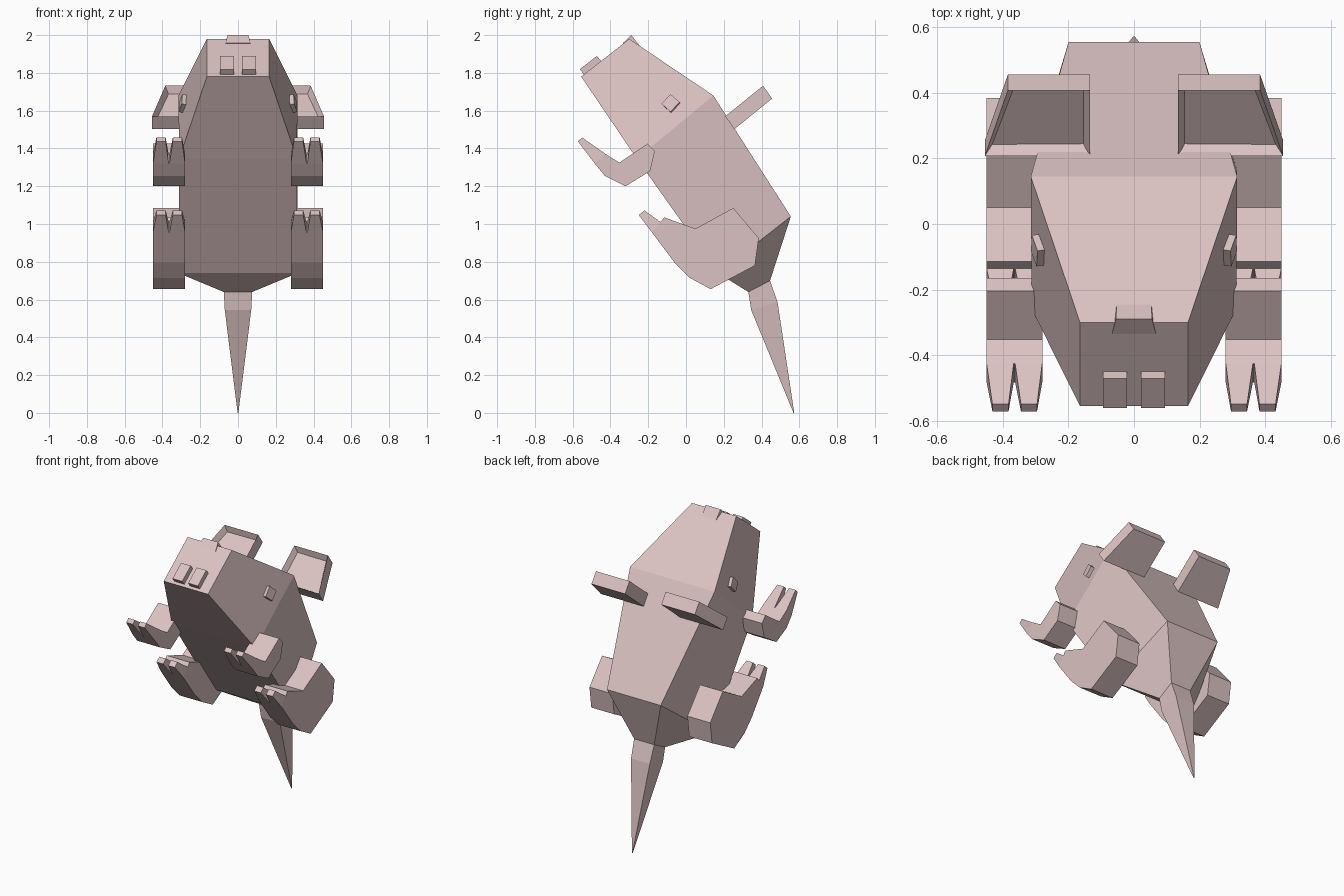
import bpy
import bmesh
from mathutils import Vector, Matrix

cube = bpy.data.objects.get("Cube")
if cube:
    bpy.data.objects.remove(cube, do_unlink=True)

skin = bpy.data.materials.new("pale pink skin")
skin.use_nodes = True
skin.diffuse_color = (0.71, 0.54, 0.54, 1)
skin.node_tree.nodes["Principled BSDF"].inputs["Base Color"].default_value = skin.diffuse_color


def finish(name, bm, mirror=False):
    """Turn a bmesh into a flat shaded object, optionally mirrored across x."""
    bmesh.ops.recalc_face_normals(bm, faces=bm.faces)
    mesh = bpy.data.meshes.new(name)
    bm.to_mesh(mesh)
    bm.free()
    mesh.materials.append(skin)
    obj = bpy.data.objects.new(name, mesh)
    bpy.context.collection.objects.link(obj)
    if mirror:
        obj.modifiers.new("Mirror", 'MIRROR')
    return obj


def loft(bm, rings):
    """Skin equal rings of points and cap both ends."""
    rows = [[bm.verts.new(p) for p in ring] for ring in rings]
    n = len(rows[0])
    for a, b in zip(rows, rows[1:]):
        for i in range(n):
            j = (i + 1) % n
            bm.faces.new((a[i], a[j], b[j], b[i]))
    return bm.faces.new(rows[0]), bm.faces.new(rows[-1])


def section(top_w, top, bottom_w, bottom):
    """Four-sided ring from half widths and (y, z) of its upper and lower edge."""
    return [(-top_w, *top), (top_w, *top), (bottom_w, *bottom), (-bottom_w, *bottom)]


def slab(x0, x1, profile):
    """Side profile at two x positions."""
    return [[(x, y, z) for y, z in profile] for x in (x0, x1)]


def box(bm, centre, axes, size):
    """Box aligned to three axes."""
    m = Matrix([a * s for a, s in zip(axes, size)]).transposed().to_4x4()
    bmesh.ops.create_cube(bm, size=1, matrix=Matrix.Translation(centre) @ m)


# Body and tail share the narrow rump ring
rump = section(0.075, (0.445, 0.70), 0.075, (0.33, 0.64))
bm = bmesh.new()
loft(bm, [
    section(0.165, (-0.30, 1.98), 0.165, (-0.555, 1.78)),
    section(0.315, (0.145, 1.68), 0.312, (-0.26, 1.345)),
    section(0.20, (0.555, 1.04), 0.315, (0.17, 0.74)),
    rump])
finish("body", bm)

bm = bmesh.new()
loft(bm, [rump,
          section(0.07, (0.485, 0.585), 0.07, (0.345, 0.545)),
          section(0.002, (0.573, 0), 0.002, (0.569, 0))])
finish("tail", bm)

# Small horn on the brow
bm = bmesh.new()
loft(bm, [[(-0.067, -0.335, 1.957), (-0.055, -0.29, 2.0), (-0.053, -0.245, 1.945)],
          [(0.067, -0.335, 1.957), (0.055, -0.29, 2.0), (0.053, -0.245, 1.945)]])
finish("brow_horn", bm)

# Nostrils on the snout face
along = Vector((0, 0.255, 0.20)).normalized()
side = Vector((1, 0, 0))
out = side.cross(along)
bm = bmesh.new()
box(bm, Vector((0.058, -0.503, 1.837)), (side, along, out), (0.072, 0.115, 0.045))
finish("nostrils", bm, True)

# Eyes lying on the sloping cheeks
back = Vector((0.15, 0.41, -0.37)).normalized()
out = back.cross(along).normalized()
up = out.cross(back)
bm = bmesh.new()
box(bm, Vector((0.292, -0.08, 1.638)), (back, up, out), (0.066, 0.07, 0.026))
finish("eyes", bm, True)

# Dished ears
bm = bmesh.new()
outline = ((0.135, 0), (0.135, 1), (0.385, 1), (0.455, 0))
base, reach, thick = Vector((0, 0.208, 1.57)), Vector((0, 0.2, 0.162)), Vector((0, 0.048, -0.068))
front = [base + side * x + reach * t for x, t in outline]
face, _ = loft(bm, [front, [p + thick for p in front]])
bmesh.ops.recalc_face_normals(bm, faces=bm.faces)
bmesh.ops.inset_individual(bm, faces=[face], thickness=0.028, depth=0)
bmesh.ops.translate(bm, verts=face.verts, vec=thick * 0.45)
finish("ears", bm, True)


# Limbs with a pair of tapering claws each
def limb(name, profile, root, tip):
    bm = bmesh.new()
    loft(bm, slab(0.28, 0.45, profile))
    finish(name + "s", bm, True)
    bm = bmesh.new()
    for inner, outer in ((0.28, 0.363), (0.367, 0.45)):
        loft(bm, [[(inner, *root[0]), (outer, *root[0]), (outer, *root[1]), (inner, *root[1])],
                  [(inner + 0.016, *tip[0]), (outer - 0.018, *tip[0]),
                   (outer - 0.018, *tip[1]), (inner + 0.016, *tip[1])]])
    finish(name + "_claws", bm, True)


limb("arm",
     [(-0.205, 1.425), (-0.165, 1.385), (-0.19, 1.28), (-0.32, 1.2), (-0.43, 1.255),
      (-0.483, 1.32), (-0.425, 1.37), (-0.352, 1.325)],
     [(-0.425, 1.37), (-0.483, 1.32)], [(-0.55, 1.458), (-0.572, 1.437)])
limb("leg",
     [(0.25, 1.085), (0.385, 0.925), (0.365, 0.78), (0.13, 0.655), (0.02, 0.715),
      (-0.06, 0.795), (-0.18, 0.955), (-0.115, 1.035), (0.05, 0.975)],
     [(-0.135, 1.01), (-0.18, 0.955)], [(-0.22, 1.072), (-0.25, 1.047)])
